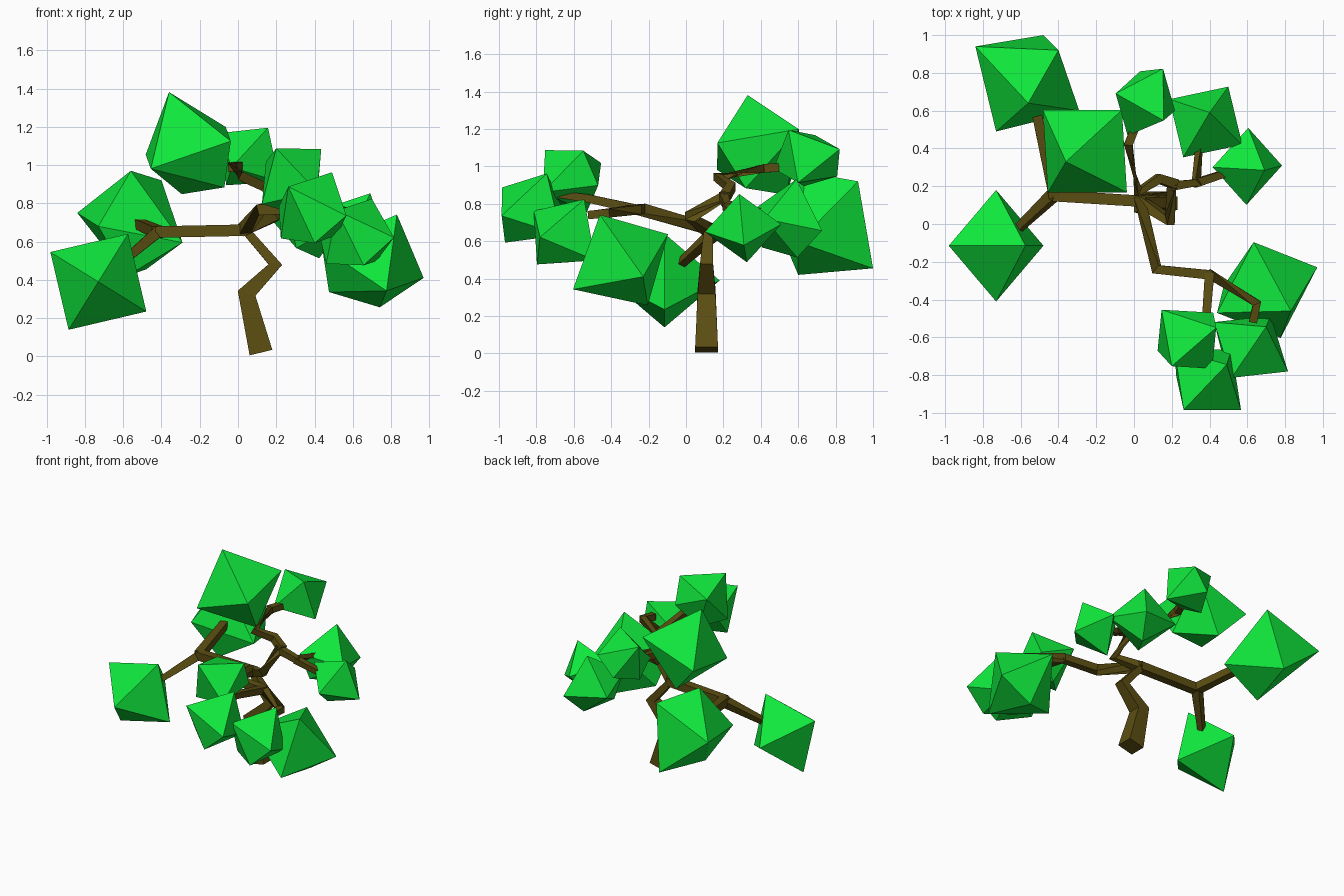
import bpy, bmesh
from mathutils import Vector as V

if "Cube" in bpy.data.objects:
    bpy.data.objects.remove(bpy.data.objects["Cube"])


def material(name, rgb):
    m = bpy.data.materials.new(name)
    m.diffuse_color = (*rgb, 1)
    m.use_nodes = True
    m.node_tree.nodes["Principled BSDF"].inputs["Base Color"].default_value = m.diffuse_color
    return m


BARK = material("bark", (0.105, 0.075, 0.006))
LEAF = material("leaf", (0.005, 0.8, 0.045))


def finish(bm, name, mat):
    bmesh.ops.recalc_face_normals(bm, faces=bm.faces)
    me = bpy.data.meshes.new(name)
    bm.to_mesh(me)
    bm.free()
    me.materials.append(mat)
    bpy.context.collection.objects.link(bpy.data.objects.new(name, me))


def limb(name, pts, r0, r1):
    """Square tapered tube along a bent path."""
    bm = bmesh.new()
    pts = [V(p) for p in pts]
    n = len(pts)
    rings = []
    for i, p in enumerate(pts):
        a = (p - pts[i - 1]).normalized() if i else V()
        b = (pts[i + 1] - p).normalized() if i < n - 1 else V()
        t = (a + b).normalized()
        ref = V((0, 1, 0)) if abs(t.y) < 0.75 else V((0, 0, 1))
        u = t.cross(ref).normalized()
        w = t.cross(u)
        r = r0 + (r1 - r0) * i / (n - 1)
        rings.append([bm.verts.new(p + (u * x + w * y) * r)
                      for x, y in ((1, 1), (-1, 1), (-1, -1), (1, -1))])
    for q, s in zip(rings, rings[1:]):
        for k in range(4):
            bm.faces.new((q[k], q[(k + 1) % 4], s[(k + 1) % 4], s[k]))
    bm.faces.new(rings[0])
    bm.faces.new(rings[-1])
    finish(bm, name, BARK)


def hull(name, pts):
    bm = bmesh.new()
    for p in pts:
        bm.verts.new(p)
    bmesh.ops.convex_hull(bm, input=bm.verts)
    finish(bm, name, LEAF)


def leaves(name, centre, r, apex, side, wedge=True):
    """Faceted clump: an octahedron, its tail split into a short edge if wedge."""
    a = V(apex).normalized()
    c = V(side)
    c = (c - a * c.dot(a)).normalized()
    b = a.cross(c)
    pts = [a, b, -b, c, -c]
    pts += [-0.77 * a + 0.5 * c, -0.77 * a - 0.5 * c] if wedge else [-a]
    hull(name, [V(centre) + p * r for p in pts])


# Trunk
limb("trunk", [(.12, .11, .02), (.045, .11, .33), (.195, .11, .48), (.03, .12, .67)], .061, .022)

# Left branch
limb("left_branch", [(.05, .12, .66), (-.43, .15, .65)], .03, .03)
limb("left_back_twig", [(-.42, .14, .65), (-.51, .56, .69), (-.55, .66, .69)], .03, .022)
limb("left_front_twig", [(-.42, .16, .65), (-.62, -.03, .48)], .03, .02)

# Front branch
limb("front_branch", [(.03, .14, .66), (.12, -.24, .77), (.41, -.27, .77)], .03, .025)
limb("front_twig", [(.40, -.26, .77), (.38, -.53, .83), (.36, -.68, .85)], .025, .018)
limb("front_right_twig", [(.39, -.26, .77), (.65, -.42, .75), (.63, -.52, .74)], .025, .022)

# Back branch
limb("back_branch", [(.03, .12, .66), (.19, .02, .73), (.2, .22, .85)], .03, .025)
limb("back_high_twig", [(.22, .21, .84), (.13, .24, .89), (.02, .17, .94), (-.03, .42, .99), (.05, .62, 1.0)], .026, .022)
limb("back_right_twig", [(.19, .2, .84), (.33, .22, .79), (.35, .48, .74)], .025, .018)
limb("right_twig", [(.32, .215, .79), (.55, .29, .69)], .022, .018)

# Leaf clumps
leaves("leaves_left", (-.73, -.115, .39), .295, (0, -1, 0), (-.25, 0, .155), False)
leaves("leaves_right", (.6, .305, .67), .205, (.09, -.02, .18), (0, 1, .05), False)
leaves("leaves_top", (-.26, .385, 1.09), .313, (-.1, -.055, .29), (.22, -.215, .035))
hull("leaves_back_left", [(-.56, .64, .97), (-.84, .94, .75), (-.40, .92, .92), (-.48, 1, .455),
                          (-.29, .6, .595), (-.73, .49, .68), (-.58, .6, .42)])
leaves("leaves_front_right", (.705, -.35, .49), .302, (.125, -.11, .25), (.265, .115, -.07))
leaves("leaves_front", (.39, -.825, .76), .24, (.1, .08, .2), (.18, -.16, -.02))
leaves("leaves_front_low", (.62, -.65, .63), .235, (.09, .12, .22), (.18, -.13, -.02))
leaves("leaves_front_high", (.28, -.61, .94), .22, (-.09, -.16, .165), (.14, .05, .14))
leaves("leaves_back", (.06, .645, 1.04), .207, (.1, -.1, .16), (.09, .17, .05))
leaves("leaves_back_right", (.38, .54, .71), .228, (.02, .05, .22), (.12, .19, -.03))
